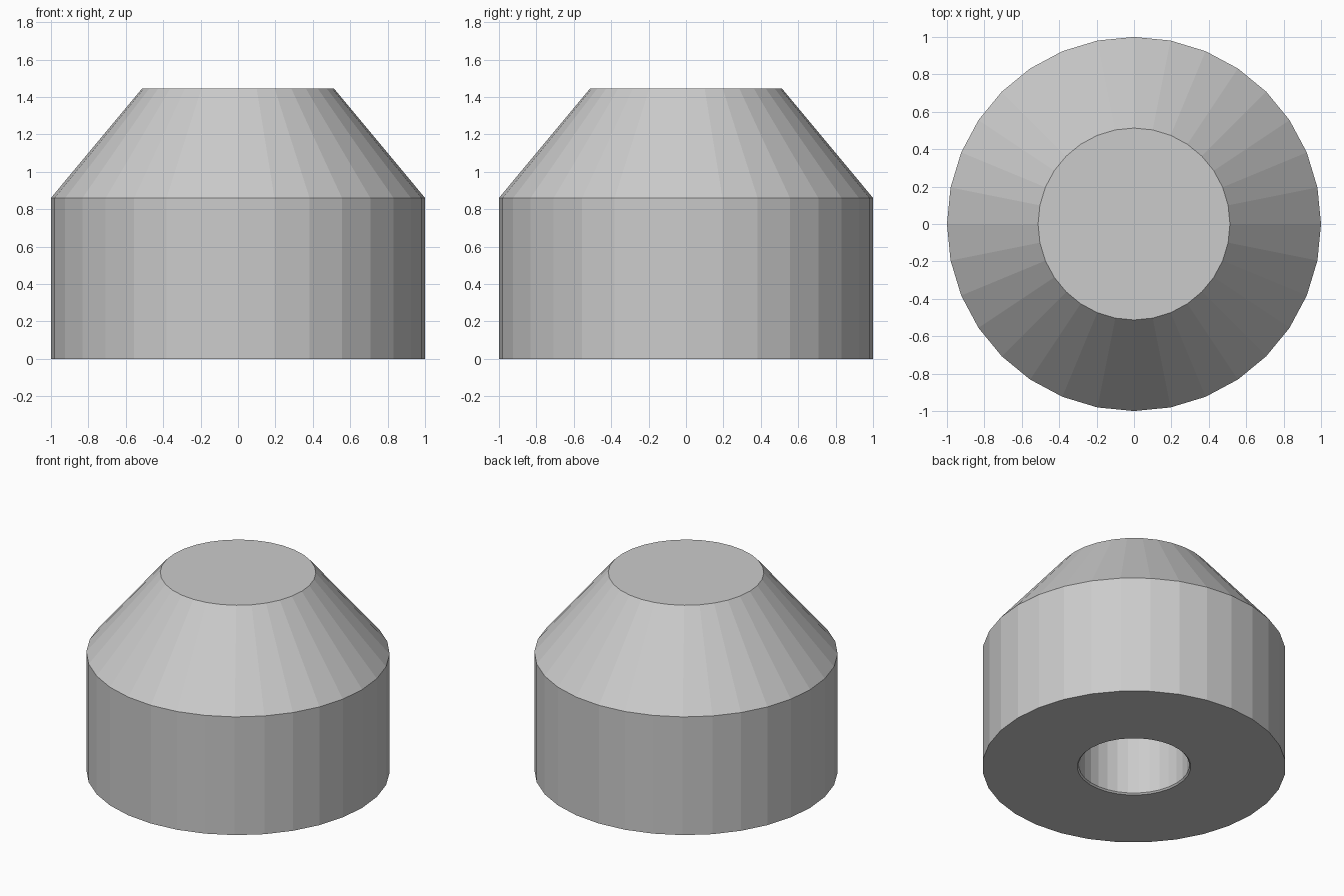
import bpy
import bmesh
from math import cos, sin, pi

if "Cube" in bpy.data.objects:
    bpy.data.objects.remove(bpy.data.objects["Cube"])

SIDES = 32


def lathe(name, profile):
    """Revolve an (r, z) profile about z, closing both ends with flat faces."""
    bm = bmesh.new()
    rings = []
    for r, z in profile:
        rings.append([bm.verts.new((r * cos(2 * pi * i / SIDES), r * sin(2 * pi * i / SIDES), z))
                      for i in range(SIDES)])
    for a, b in zip(rings, rings[1:]):
        for i in range(SIDES):
            j = (i + 1) % SIDES
            bm.faces.new((a[i], a[j], b[j], b[i]))
    bm.faces.new(rings[0])
    bm.faces.new(rings[-1])
    bmesh.ops.recalc_face_normals(bm, faces=bm.faces)
    mesh = bpy.data.meshes.new(name)
    bm.to_mesh(mesh)
    bm.free()
    obj = bpy.data.objects.new(name, mesh)
    bpy.context.collection.objects.link(obj)
    return obj


# Tapered body: blind socket ceiling, socket wall, small lip, base, drum, sloped shoulder, flat top
lathe("tapered_body", [
    (0.365, 0.86), (0.365, 0.01), (0.375, 0.0),
    (1.0, 0.0), (1.0, 0.86), (0.513, 1.445),
])
